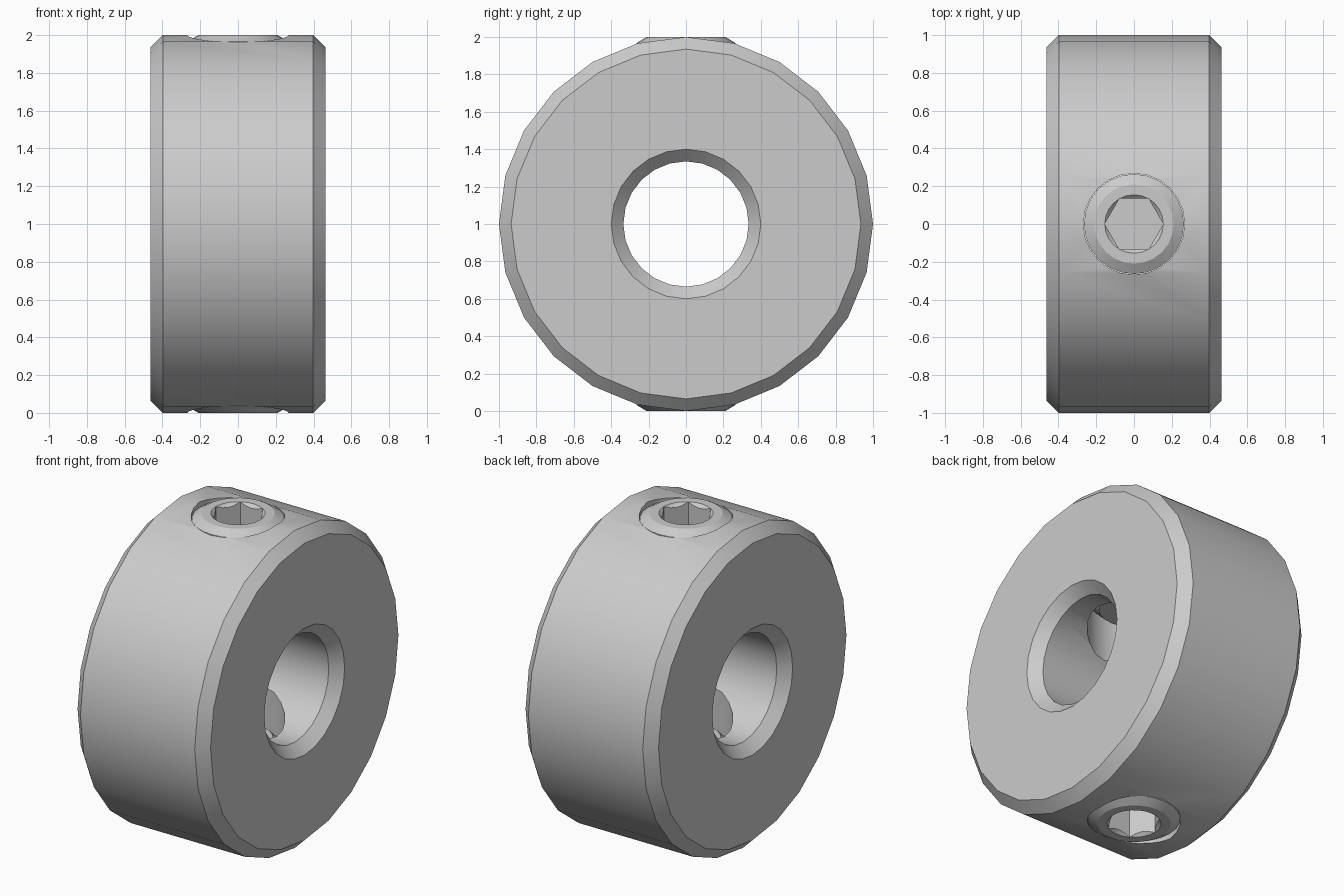
import bpy, bmesh, math
from mathutils import Matrix

if "Cube" in bpy.data.objects:
    bpy.data.objects.remove(bpy.data.objects["Cube"])


def lathe(name, profile, sides, closed=False, matrix=Matrix()):
    """Revolve (radius, z) points about z, then place with a matrix."""
    bm = bmesh.new()
    rings = [[bm.verts.new((r * math.cos(2 * math.pi * i / sides),
                            r * math.sin(2 * math.pi * i / sides), z))
              for i in range(sides)] for r, z in profile]
    pairs = list(zip(rings, rings[1:]))
    if closed:
        pairs.append((rings[-1], rings[0]))
    for a, b in pairs:
        for i in range(sides):
            j = (i + 1) % sides
            bm.faces.new((a[i], a[j], b[j], b[i]))
    if not closed:
        bm.faces.new(rings[0][::-1])
        bm.faces.new(rings[-1])
    bmesh.ops.recalc_face_normals(bm, faces=bm.faces)
    bm.transform(matrix)
    mesh = bpy.data.meshes.new(name)
    bm.to_mesh(mesh)
    bm.free()
    obj = bpy.data.objects.new(name, mesh)
    bpy.context.collection.objects.link(obj)
    return obj


def select(obj):
    bpy.ops.object.select_all(action='DESELECT')
    obj.select_set(True)
    bpy.context.view_layer.objects.active = obj


def cut(obj, cutter):
    select(obj)
    mod = obj.modifiers.new("cut", 'BOOLEAN')
    mod.operation = 'DIFFERENCE'
    mod.solver = 'EXACT'
    mod.object = cutter
    bpy.ops.object.modifier_apply(modifier=mod.name)
    bpy.data.objects.remove(cutter)


def smooth(obj):
    select(obj)
    bpy.ops.object.shade_smooth_by_angle(angle=math.radians(30))


centre = Matrix.Translation((0, 0, 1))

# Collar: chamfered ring around the x axis
W, C = 0.463, 0.065
collar = lathe("collar",
               [(1, -W + C), (1, W - C), (1 - C, W), (0.40, W),
                (0.335, W - C), (0.335, -W + C), (0.40, -W), (1 - C, -W)],
               24, True, centre @ Matrix.Rotation(math.pi / 2, 4, 'Y'))

# Radial screw hole through both walls
cut(collar, lathe("hole_cutter", [(0.268, -1.2), (0.268, 1.2)], 24, matrix=centre))
smooth(collar)

# Set screws: chamfered plug with countersunk hex socket, top and bottom
for name, turn in (("top_set_screw", 0), ("bottom_set_screw", math.pi)):
    place = centre @ Matrix.Rotation(turn, 4, 'X')
    screw = lathe(name, [(0.20, 0.41), (0.265, 0.475), (0.265, 0.967), (0.21, 1.0)],
                  24, matrix=place)
    cut(screw, lathe("socket_cutter", [(0.155, 0.72), (0.155, 1.1)], 6, matrix=place))
    cut(screw, lathe("countersink_cutter", [(0.125, 0.97), (0.185, 1.03)], 24, matrix=place))
    smooth(screw)
